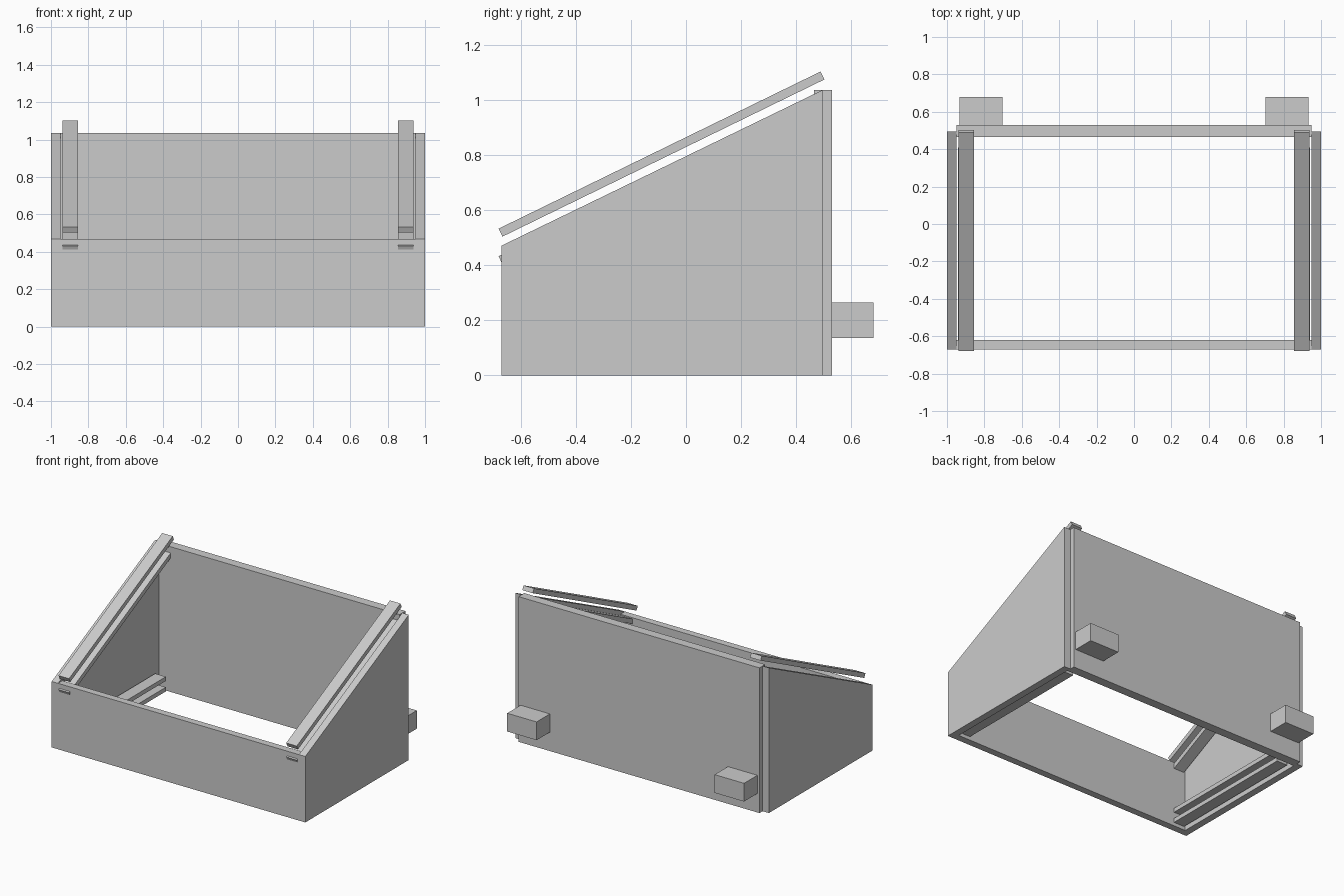
import bpy
import bmesh
from math import atan2
from mathutils import Matrix, Vector

cube = bpy.data.objects.get("Cube")
if cube:
    bpy.data.objects.remove(cube, do_unlink=True)

grey = bpy.data.materials.new("plain grey")
grey.use_nodes = True
COLOUR = (0.6, 0.6, 0.6, 1)
grey.diffuse_color = COLOUR
grey.node_tree.nodes["Principled BSDF"].inputs["Base Color"].default_value = COLOUR


def finish(name, bm):
    bmesh.ops.recalc_face_normals(bm, faces=bm.faces)
    mesh = bpy.data.meshes.new(name)
    bm.to_mesh(mesh)
    bm.free()
    mesh.materials.append(grey)
    obj = bpy.data.objects.new(name, mesh)
    bpy.context.collection.objects.link(obj)


def prism(name, x0, x1, profile):
    """Extrude a y-z outline from x0 to x1."""
    bm = bmesh.new()
    face = bm.faces.new([bm.verts.new((x0, y, z)) for y, z in profile])
    out = bmesh.ops.extrude_face_region(bm, geom=[face])
    moved = [v for v in out["geom"] if isinstance(v, bmesh.types.BMVert)]
    bmesh.ops.translate(bm, verts=moved, vec=(x1 - x0, 0, 0))
    finish(name, bm)


def box(name, low, high):
    (x0, y0, z0), (x1, y1, z1) = low, high
    prism(name, x0, x1, [(y0, z0), (y1, z0), (y1, z1), (y0, z1)])


def sloped_rail(name, x, start, end, width, thickness):
    """Bar whose top centre line runs from start to end in the y-z plane."""
    a, b = Vector((x, *start)), Vector((x, *end))
    run = b - a
    bm = bmesh.new()
    bmesh.ops.create_cube(bm, size=1, matrix=Matrix.Diagonal((width, run.length, thickness, 1)))
    bmesh.ops.translate(bm, verts=bm.verts, vec=(0, 0, -thickness / 2))
    turn = Matrix.Rotation(atan2(run.z, run.y), 4, "X")
    bmesh.ops.transform(bm, verts=bm.verts, matrix=Matrix.Translation((a + b) / 2) @ turn)
    finish(name, bm)


# Front and back boards
box("front_panel", (-0.95, -0.67, 0), (0.95, -0.62, 0.47))
box("back_panel", (-0.95, 0.465, 0), (0.95, 0.53, 1.035))

for side, s in (("right", -1), ("left", 1)):
    # Side wall with sloping top
    prism(side + "_side_panel", s * 0.95, s,
          [(-0.67, 0), (0.495, 0), (0.495, 1.035), (-0.67, 0.47)])

    # Pair of sloping lid runners
    for level, drop in (("upper", 0), ("lower", 0.1)):
        sloped_rail(f"{side}_{level}_runner", s * 0.898,
                    (-0.68, 0.532 - drop), (0.488, 1.102 - drop), 0.083, 0.032)

    # Pair of level rails near the floor
    for level, z in (("upper", 0.1), ("lower", 0.025)):
        box(f"{side}_{level}_floor_rail", (s * 0.898 - 0.042, -0.62, z),
            (s * 0.898 + 0.042, 0.41, z + 0.03))

    # Rear block
    box(side + "_rear_block", (s * 0.818 - 0.116, 0.53, 0.135),
        (s * 0.818 + 0.116, 0.68, 0.265))
